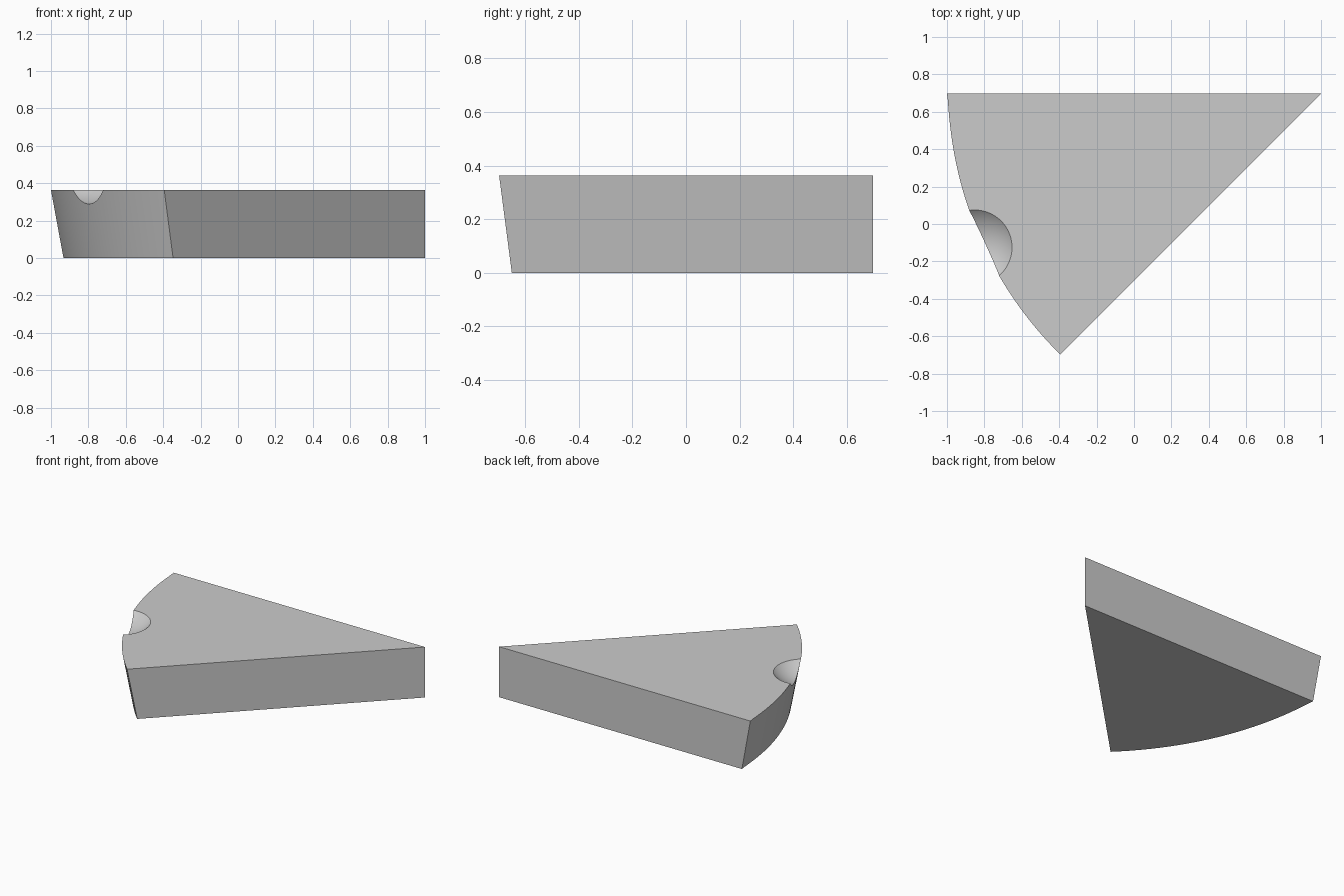
import bpy, bmesh, math

old = bpy.data.objects.get("Cube")
if old:
    bpy.data.objects.remove(old, do_unlink=True)

HEIGHT = 0.363
APEX = (1.0, 0.697)
STEPS = 48

grey = bpy.data.materials.new("plain grey")
grey.use_nodes = True
colour = (0.6, 0.6, 0.6, 1)
grey.diffuse_color = colour
grey.node_tree.nodes["Principled BSDF"].inputs["Base Color"].default_value = colour


def outline(bm, z, inset):
    """Sector outline: the apex, then the outer arc over an eighth turn."""
    verts = [bm.verts.new((*APEX, z))]
    for i in range(STEPS + 1):
        t = i / STEPS
        angle = math.pi + t * math.pi / 4
        r = 2.0 - 0.028 * math.sqrt(t) - inset
        verts.append(bm.verts.new((APEX[0] + r * math.cos(angle),
                                   APEX[1] + r * math.sin(angle), z)))
    return verts


# Wedge body with the outer wall leaning outwards towards the top
bm = bmesh.new()
lower = outline(bm, 0, 0.067)
upper = outline(bm, HEIGHT, 0)
bm.faces.new(lower)
bm.faces.new(upper)
for i in range(len(lower)):
    j = (i + 1) % len(lower)
    bm.faces.new((lower[i], lower[j], upper[j], upper[i]))
bmesh.ops.recalc_face_normals(bm, faces=bm.faces)
mesh = bpy.data.meshes.new("wedge_body")
bm.to_mesh(mesh)
bm.free()
wedge = bpy.data.objects.new("wedge_body", mesh)
bpy.context.collection.objects.link(wedge)
mesh.materials.append(grey)

# Shallow spherical scoop at the rim of the curved wall
bpy.ops.mesh.primitive_uv_sphere_add(segments=96, ring_count=64, radius=0.29,
                                     location=(-0.852, -0.125, 0.573))
scoop = bpy.context.object
scoop.name = "scoop_cutter"
scoop.data.materials.append(grey)
scoop.hide_render = True

cut = wedge.modifiers.new("finger_scoop", "BOOLEAN")
cut.operation = "DIFFERENCE"
cut.solver = "EXACT"
cut.object = scoop

bpy.ops.object.select_all(action="DESELECT")
wedge.select_set(True)
bpy.context.view_layer.objects.active = wedge
bpy.ops.object.modifier_apply(modifier=cut.name)
bpy.data.objects.remove(scoop, do_unlink=True)
bpy.ops.object.shade_smooth_by_angle(angle=math.radians(25))
